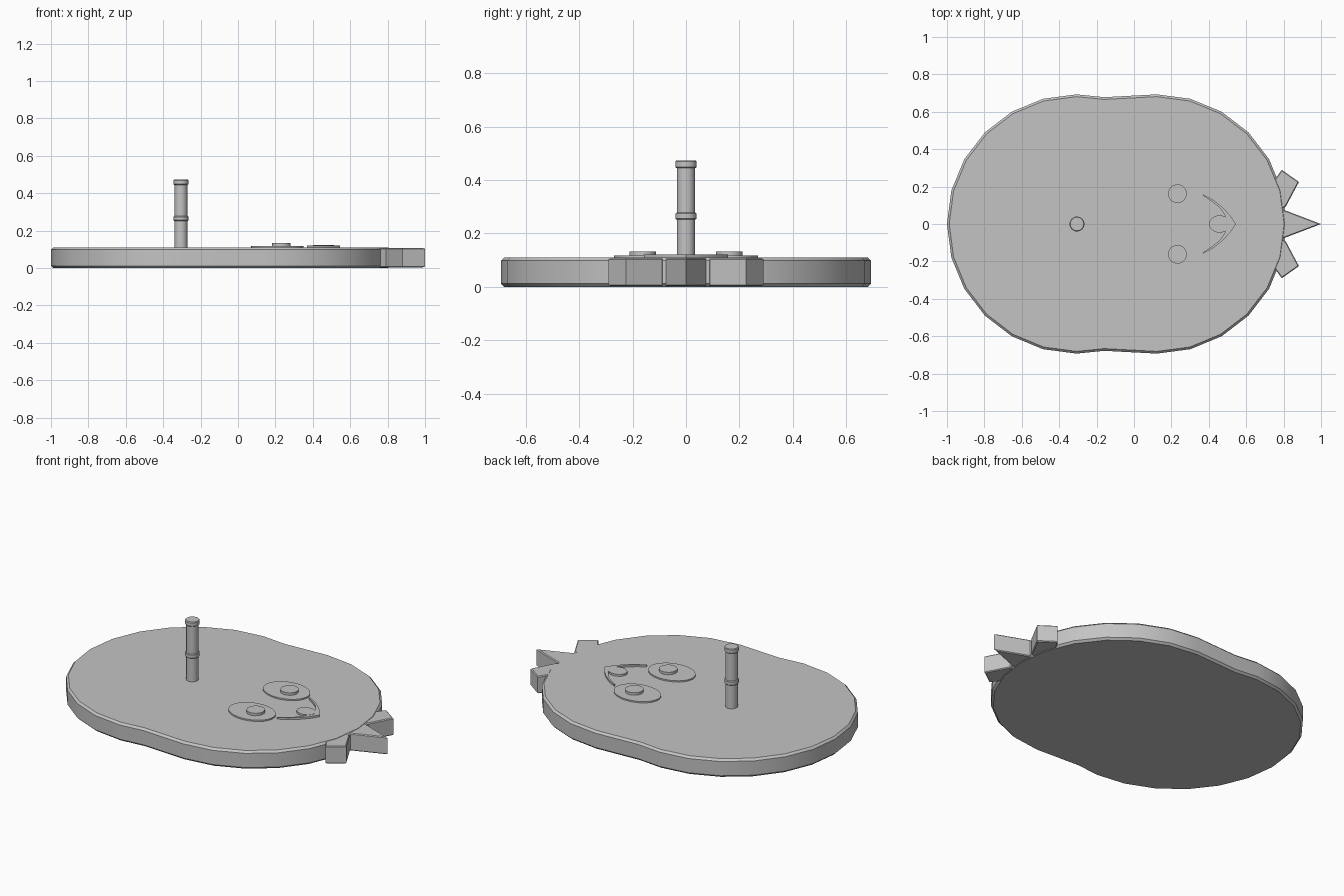
import bpy, bmesh
from math import sin, cos, pi, radians

cube = bpy.data.objects.get("Cube")
if cube:
    bpy.data.objects.remove(cube, do_unlink=True)

grey = bpy.data.materials.new("plain grey")
grey.use_nodes = True
colour = (0.55, 0.55, 0.55, 1)
grey.diffuse_color = colour
grey.node_tree.nodes["Principled BSDF"].inputs["Base Color"].default_value = colour


def slab(name, outline, z0, z1, bevel=0):
    """Extrude a flat outline from z0 to z1, with chamfered rims."""
    bm = bmesh.new()
    base = bm.faces.new([bm.verts.new((x, y, z0)) for x, y in outline])
    top = bmesh.ops.extrude_face_region(bm, geom=[base], use_keep_orig=True)
    for v in top["geom"]:
        if isinstance(v, bmesh.types.BMVert):
            v.co.z = z1
    bmesh.ops.recalc_face_normals(bm, faces=bm.faces)
    if bevel:
        rims = [e for e in bm.edges if abs(e.verts[0].co.z - e.verts[1].co.z) < 1e-5]
        bmesh.ops.bevel(bm, geom=rims, offset=bevel, segments=1, affect='EDGES')
    mesh = bpy.data.meshes.new(name)
    bm.to_mesh(mesh)
    bm.free()
    mesh.materials.append(grey)
    obj = bpy.data.objects.new(name, mesh)
    bpy.context.collection.objects.link(obj)
    bpy.ops.object.select_all(action='DESELECT')
    obj.select_set(True)
    bpy.context.view_layer.objects.active = obj
    bpy.ops.object.shade_smooth_by_angle(angle=radians(30))
    return obj


def ellipse(x, y, rx, ry, n=32):
    return [(x + rx * cos(2 * pi * i / n), y + ry * sin(2 * pi * i / n)) for i in range(n)]


def arc(cx, r, start, end):
    return [(cx + r * cos(radians(a)), r * sin(radians(a))) for a in range(start, end + 1, 15)]


# Body: two overlapping round lobes with a shallow waist
body_top = 0.11
upper = arc(0.122, 0.693, 0, 90) + [(-0.16, 0.678)] + arc(-0.307, 0.693, 90, 180)
lower = [(x, -y) for x, y in reversed(upper[1:-1])]
slab("body", upper + lower, 0, body_top, 0.012)

# Spikes along the far end
slab("middle_spike", [(0.75, -0.095), (1.0, 0), (0.75, 0.095)], 0.003, 0.108, 0.005)
for side, s in (("left", 1), ("right", -1)):
    quad = [(0.70, 0.16), (0.77, 0.08), (0.81, 0.09), (0.882, 0.225), (0.79, 0.29), (0.75, 0.235)]
    slab(side + "_spike", [(x, y * s) for x, y in quad], 0.003, 0.108, 0.005)

    # Eyes with raised pupils
    slab(side + "_eye", ellipse(0.21, 0.165 * s, 0.14, 0.105), body_top - 0.005, 0.118)
    slab(side + "_pupil", ellipse(0.232, 0.162 * s, 0.05, 0.05, 24), 0.112, 0.133)

# Mouth: thin curved arms meeting in a tip, with a rounded nose
outer = [(0.37, 0.158), (0.425, 0.128), (0.475, 0.088), (0.515, 0.045), (0.545, 0)]
inner = [(0.5, 0), (0.488, 0.045), (0.46, 0.085), (0.415, 0.122), (0.37, 0.15)]
mouth = outer + [(x, -y) for x, y in reversed(outer[:-1])]
mouth += [(x, -y) for x, y in reversed(inner[1:])] + inner
slab("mouth", mouth, body_top - 0.005, 0.121)
slab("nose", ellipse(0.457, 0, 0.056, 0.046, 24), body_top - 0.005, 0.122)

# Upright peg with a ring and a cap
for name, r, z0, z1, b in (("peg", 0.034, 0.1, 0.46, 0),
                           ("peg_ring", 0.04, 0.252, 0.278, 0.004),
                           ("peg_cap", 0.04, 0.445, 0.473, 0.004)):
    slab(name, ellipse(-0.305, 0, r, r, 24), z0, z1, b)
